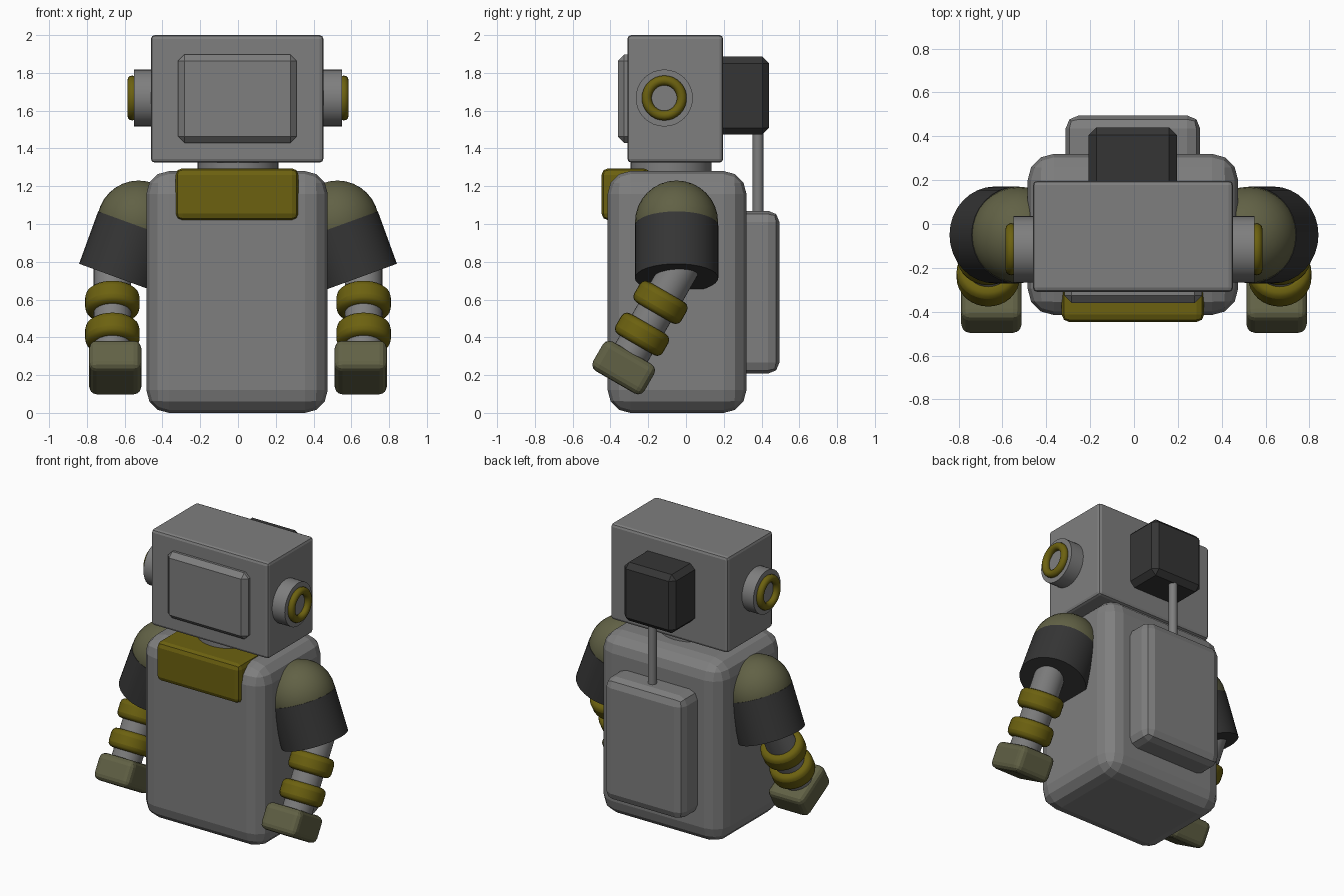
import bpy
from math import radians
from mathutils import Matrix, Vector

cube = bpy.data.objects.get("Cube")
if cube:
    bpy.data.objects.remove(cube, do_unlink=True)


def material(name, r, g, b):
    mat = bpy.data.materials.new(name)
    mat.use_nodes = True
    mat.diffuse_color = (r, g, b, 1)
    mat.node_tree.nodes["Principled BSDF"].inputs["Base Color"].default_value = (r, g, b, 1)
    return mat


GREY = material("grey metal", 0.21, 0.21, 0.21)
DARK = material("dark rubber", 0.036, 0.036, 0.036)
OLIVE = material("olive paint", 0.12, 0.12, 0.06)
YELLOW = material("mustard paint", 0.15, 0.12, 0.005)


def finish(name, mat, bevel=0, segments=1, smooth=False):
    """Name, colour, bevel and shade the active object."""
    obj = bpy.context.object
    obj.name = name
    obj.data.materials.append(mat)
    bpy.ops.object.transform_apply(location=False, rotation=False, scale=True)
    if bevel:
        mod = obj.modifiers.new("rounded edges", "BEVEL")
        mod.width = bevel
        mod.segments = segments
        mod.limit_method = "ANGLE"
    if smooth:
        bpy.ops.object.shade_smooth_by_angle(angle=radians(35))
    return obj


def box(name, mat, low, high, bevel=0, segments=1):
    low, high = Vector(low), Vector(high)
    bpy.ops.mesh.primitive_cube_add(size=1, location=(low + high) / 2)
    bpy.context.object.scale = high - low
    return finish(name, mat, bevel, segments)


def rod(name, mat, start, end, radius, bevel=0, segments=1):
    """Cylinder between two points."""
    start, end = Vector(start), Vector(end)
    axis = end - start
    bpy.ops.mesh.primitive_cylinder_add(vertices=32, radius=radius, depth=axis.length,
                                        location=(start + end) / 2)
    bpy.context.object.rotation_euler = axis.to_track_quat("Z", "Y").to_euler()
    return finish(name, mat, bevel, segments, smooth=True)


# Torso, chest plate and neck
box("torso", GREY, (-0.485, -0.415, 0), (0.475, 0.32, 1.28), 0.12, 3)
box("chest_plate", YELLOW, (-0.33, -0.447, 1.02), (0.32, -0.19, 1.295), 0.035, 2)
rod("neck", GREY, (0, -0.08, 1.2), (0, -0.08, 1.4), 0.215)

# Head and face screen
box("head", GREY, (-0.461, -0.31, 1.325), (0.452, 0.197, 2), 0.02, 2)
box("face_screen", GREY, (-0.317, -0.36, 1.43), (0.31, -0.25, 1.897), 0.033)

# Battery box on the back of the head, pole and backpack
box("head_battery", DARK, (-0.207, 0.12, 1.474), (0.195, 0.44, 1.886), 0.035)
rod("back_pole", GREY, (-0.005, 0.381, 1), (-0.005, 0.381, 1.5), 0.028)
box("backpack", GREY, (-0.312, 0.2, 0.208), (0.302, 0.495, 1.07), 0.06, 2)

# Forearm runs down and forward
forearm_dir = Vector((0, -0.5, -0.866))

for side, label in ((1, "left"), (-1, "right")):
    # Ear drum with a ring
    rod(label + "_ear", GREY, (side * 0.4, -0.115, 1.667), (side * 0.55, -0.115, 1.667), 0.151)
    bpy.ops.mesh.primitive_torus_add(major_segments=32, minor_segments=12,
                                     major_radius=0.093, minor_radius=0.026,
                                     location=(side * 0.56, -0.115, 1.667),
                                     rotation=(0, radians(90), 0))
    finish(label + "_ear_ring", YELLOW, smooth=True)

    # Shoulder ball and flared upper sleeve
    shoulder = Vector((side * 0.526, -0.05, 1.01))
    bpy.ops.mesh.primitive_uv_sphere_add(segments=32, ring_count=16, radius=0.22, location=shoulder)
    finish(label + "_shoulder", OLIVE, smooth=True)
    sleeve_dir = Vector((side * 0.342, 0, -0.94))
    rod(label + "_upper_sleeve", DARK, shoulder + sleeve_dir * 0.02,
        shoulder + sleeve_dir * 0.315, 0.221)

    # Forearm with two bands
    elbow = Vector((side * 0.665, -0.135, 0.585))
    rod(label + "_forearm", GREY, elbow - forearm_dir * 0.25, elbow + forearm_dir * 0.36, 0.099)
    for i, place in enumerate(("upper", "lower")):
        middle = elbow + forearm_dir * 0.195 * i
        rod(f"{label}_{place}_band", YELLOW, middle - forearm_dir * 0.064,
            middle + forearm_dir * 0.064, 0.144, 0.035, 3)

    # Blocky hand
    hand = box(label + "_hand", OLIVE, (side * 0.65 - 0.138, -0.487, 0.15),
               (side * 0.65 + 0.138, -0.173, 0.33), 0.04, 3)
    hand.rotation_euler = Matrix.Rotation(radians(-30), 3, "X").to_euler()
